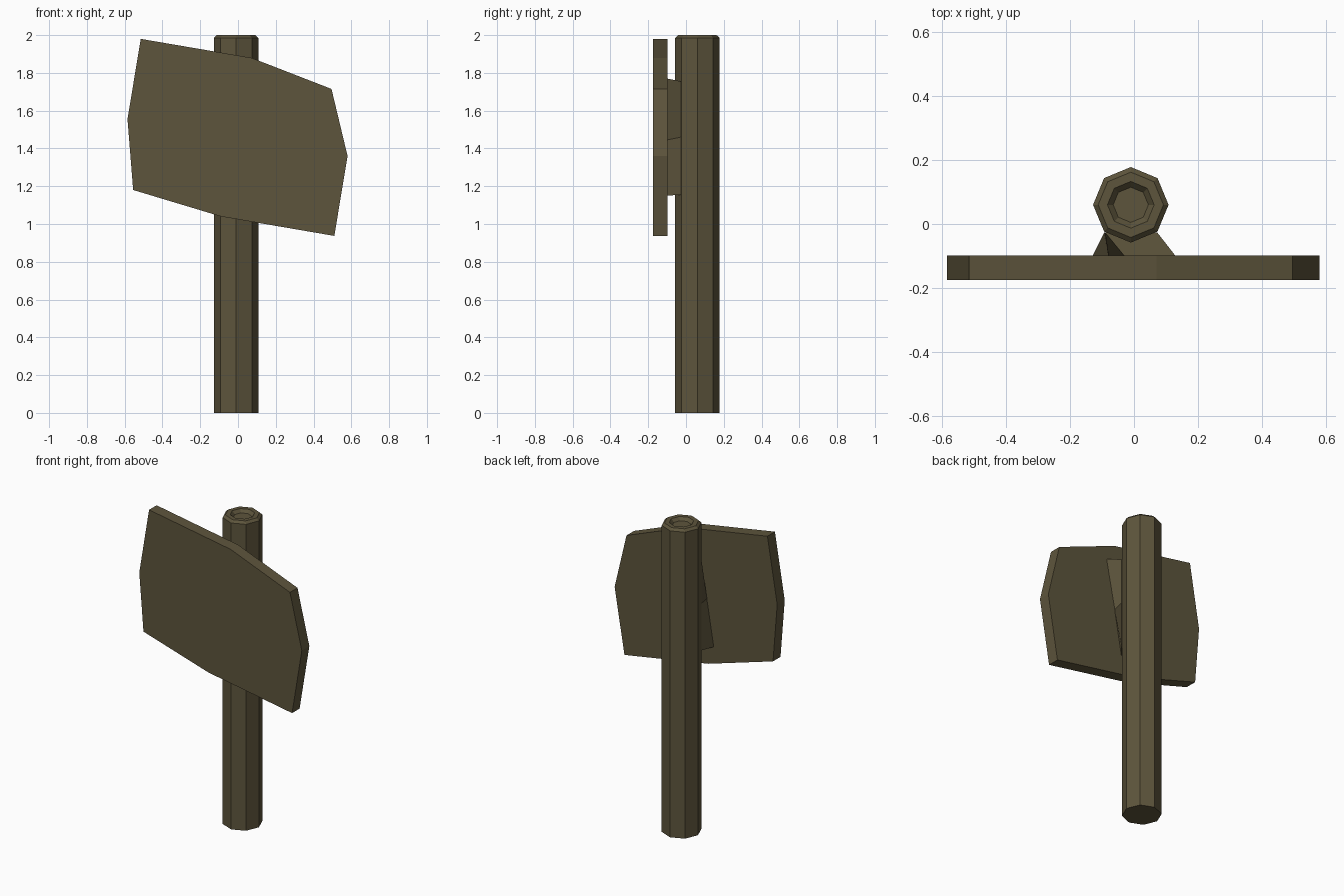
import bpy
import math

if "Cube" in bpy.data.objects:
    bpy.data.objects.remove(bpy.data.objects["Cube"])

wood = bpy.data.materials.new("dark_wood")
wood.diffuse_color = (0.11, 0.09, 0.045, 1)
wood.use_nodes = True
wood.node_tree.nodes["Principled BSDF"].inputs["Base Color"].default_value = wood.diffuse_color


def loft(name, rings):
    """Skin equal-sized rings of points in order and cap both ends."""
    n = len(rings[0])
    verts = [p for ring in rings for p in ring]
    faces = [tuple(range(n))[::-1], tuple(range(len(verts) - n, len(verts)))]
    for r in range(len(rings) - 1):
        for i in range(n):
            j = (i + 1) % n
            faces.append((r * n + i, r * n + j, (r + 1) * n + j, (r + 1) * n + i))
    mesh = bpy.data.meshes.new(name)
    mesh.from_pydata(verts, [], faces)
    mesh.materials.append(wood)
    obj = bpy.data.objects.new(name, mesh)
    bpy.context.collection.objects.link(obj)
    return obj


def octagon(radius, z):
    return [(-0.01 + radius * math.cos(i * math.pi / 4),
             0.06 + radius * math.sin(i * math.pi / 4), z) for i in range(8)]


def upright(outline, y):
    return [(x, y, z) for x, z in outline]


# Octagonal post with chamfered rim and shallow dished top
loft("post", [octagon(r, z) for r, z in
              [(0.118, 0), (0.118, 1.985), (0.102, 2.0), (0.073, 2.0), (0.055, 1.98)]])

# Crooked sign board, outline counter-clockwise seen from behind
board = [(-0.515, 1.98), (0.07, 1.88), (0.495, 1.715), (0.58, 1.36),
         (0.51, 0.937), (-0.09, 1.04), (-0.555, 1.18), (-0.585, 1.555)]
loft("sign_board", [upright(board, -0.098), upright(board, -0.175)][::-1])

# Tilted mounting block flaring from the post out to the board
block_front = [(-0.03, 1.75), (0.13, 1.77), (0.066, 1.445),
               (0.014, 1.15), (-0.13, 1.16), (-0.08, 1.46)]
block_back = [(-0.09, 1.75), (0.073, 1.755), (0.073, 1.46),
              (0.073, 1.155), (-0.093, 1.155), (-0.093, 1.46)]
loft("mounting_block", [upright(block_front, -0.1), upright(block_back, -0.027)])
